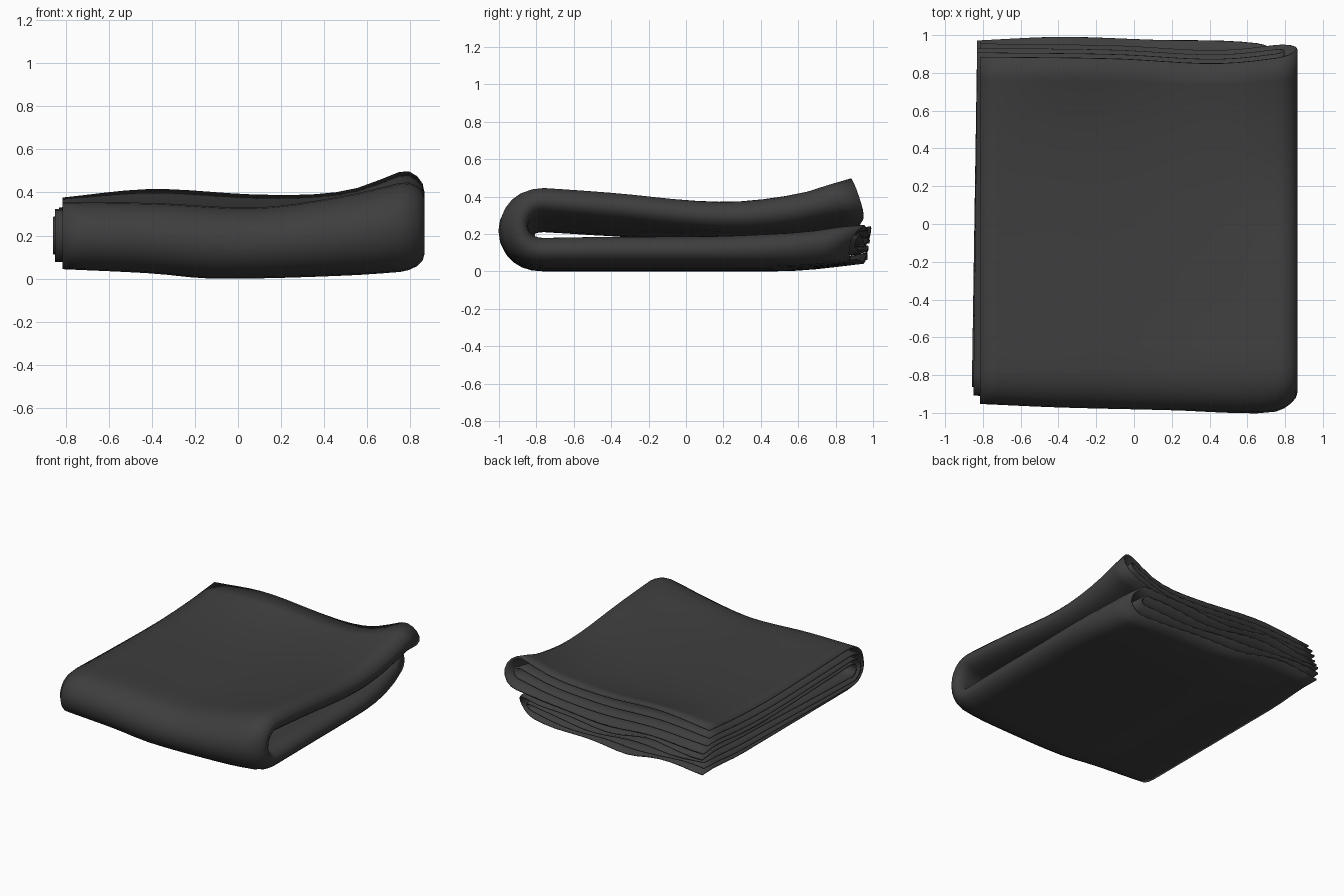
import bpy, bmesh, math

if "Cube" in bpy.data.objects:
    bpy.data.objects.remove(bpy.data.objects["Cube"])

mat = bpy.data.materials.new("charcoal cloth")
mat.diffuse_color = (0.048, 0.048, 0.048, 1)
mat.use_nodes = True
mat.node_tree.nodes["Principled BSDF"].inputs["Base Color"].default_value = mat.diffuse_color


def curve(xs, vs, x):
    """Smooth (cubic) lookup through a few points."""
    x = min(max(x, xs[0]), xs[-1])
    i = 0
    while i < len(xs) - 2 and x > xs[i + 1]:
        i += 1
    h = xs[i + 1] - xs[i]
    t = (x - xs[i]) / h

    def slope(k):
        a, b = max(k - 1, 0), min(k + 1, len(xs) - 1)
        return (vs[b] - vs[a]) / (xs[b] - xs[a])
    return ((2*t**3 - 3*t**2 + 1) * vs[i] + (t**3 - 2*t**2 + t) * h * slope(i)
            + (3*t**2 - 2*t**3) * vs[i + 1] + (t**3 - t**2) * h * slope(i + 1))


# Height of the top surface over the blanket (rows run front to back)
TX = [-.82, -.4, .1, .5, .78]
TY = [-.75, -.4, .2, .6, .87]
TOP = [[.35, .345, .325, .38, .445],
       [.34, .325, .31, .35, .42],
       [.33, .315, .305, .335, .37],
       [.345, .345, .335, .36, .415],
       [.37, .41, .385, .405, .50]]


def top(x, y):
    return curve(TY, [curve(TX, row, x) for row in TOP], y)


def bottom(x, y):
    z = curve([-.82, -.4, -.12, .5, .86], [.05, .03, .006, .02, .045], x)
    return z + .05 * max(0, (y - .45) / .5) ** 2


def front(x):
    return curve([-.85, -.4, .2, .7, .86], [-.945, -.965, -.98, -.995, -.955], x)


YC = -.76   # where the front bend begins


def place(s, x, d):
    """s: 0..1 bottom, 1..2 front bend, 2..3 top; d: 0 outer layer, 1 inner."""
    lower = s < 1.5
    # back edges of the layers are staggered
    if lower:
        end = curve([-.85, -.4, .1, .7, .86], [.97, .99, .975, .95, .86], x)
        end -= .09 * (1 - d) * (x + .85) / 1.7
    else:
        end = curve([-.85, -.1, .45, .86], [.885, .875, .85, .89], x) + .07 * d
    if s <= 1:
        y = end + (YC - end) * s
    elif s >= 2:
        y = YC + (end - YC) * (s - 2)
    else:
        y = YC
    b, t = bottom(x, y), top(x, y)
    h = t - b
    gap = h * curve([-.75, -.3, .3, .7, .95], [.32, .22, .09, .12, .16], y)
    thick = (h - gap) / 2
    lo, hi = b + d * thick, t - d * thick
    frill = max(0, (y - .7) / .3) ** 2
    if s <= 1:
        z = lo + frill * (.016 * math.sin(9 * x + 5 * d) + .05 * d * (x > .2) * (x - .2))
        z -= .03 * frill * (x < -.4) * (-.4 - x) / .4
    elif s >= 2:
        z = hi - .05 * frill * d + .008 * frill * math.sin(8 * x + 4 * d) * d
    else:
        a = (s - 1) * math.pi
        y = YC - (YC - front(x) - .13 * d) * math.sin(a) ** .9
        z = (lo + hi) / 2 - (hi - lo) / 2 * math.cos(a)
    return y, max(z, .006)


def folded_layer(name, d0, d1, x_fold, x_open):
    """Sheet doubled at the right edge, then folded over at the front."""
    section = []
    dm, dr = (d0 + d1) / 2, (d1 - d0) / 2
    x_round = x_fold - .11 * (d1 - d0)
    n = 16
    for i in range(n):
        section.append((i / n, d0, 0))
    for i in range(9):
        a = math.pi * i / 8
        section.append((1, dm - dr * math.cos(a), math.sin(a)))
    for i in range(n - 1, -1, -1):
        section.append((i / n, d1, 0))
    path = [i / 14 for i in range(14)] + [1 + i / 12 for i in range(12)] \
        + [2 + i / 14 for i in range(15)]
    bm = bmesh.new()
    rows = []
    for s in path:
        row = []
        for f, d, bulge in section:
            # open left edges lean outwards towards the front
            along = 1 - abs(s - 1.5) / 1.5
            left = x_open - .035 * min(1, 1.4 * along) * math.sqrt(max(0, d))
            x = left + (x_round - left) * f + (x_fold - x_round) * bulge
            # right side narrows slightly at the lower back corner
            if s < .35:
                x -= .10 * (1 - s / .35) ** 2 * f
            y, z = place(s, x, d)
            row.append(bm.verts.new((x, y, z)))
        rows.append(row)
    for r0, r1 in zip(rows, rows[1:]):
        for j in range(len(section) - 1):
            bm.faces.new((r0[j], r0[j + 1], r1[j + 1], r1[j]))
    bmesh.ops.recalc_face_normals(bm, faces=bm.faces)
    me = bpy.data.meshes.new(name)
    bm.to_mesh(me)
    bm.free()
    ob = bpy.data.objects.new(name, me)
    bpy.context.collection.objects.link(ob)
    me.materials.append(mat)
    # cloth thickness
    m = ob.modifiers.new("thickness", 'SOLIDIFY')
    m.thickness = .012
    m.offset = 0
    bpy.ops.object.select_all(action='DESELECT')
    ob.select_set(True)
    bpy.context.view_layer.objects.active = ob
    bpy.ops.object.shade_smooth_by_angle(angle=math.radians(40))
    return ob


# Outer doubled sheet and the doubled sheet tucked inside it
folded_layer("outer_blanket_fold", 0, 1, .86, -.815)
folded_layer("inner_blanket_fold", .33, .67, .79, -.83)
